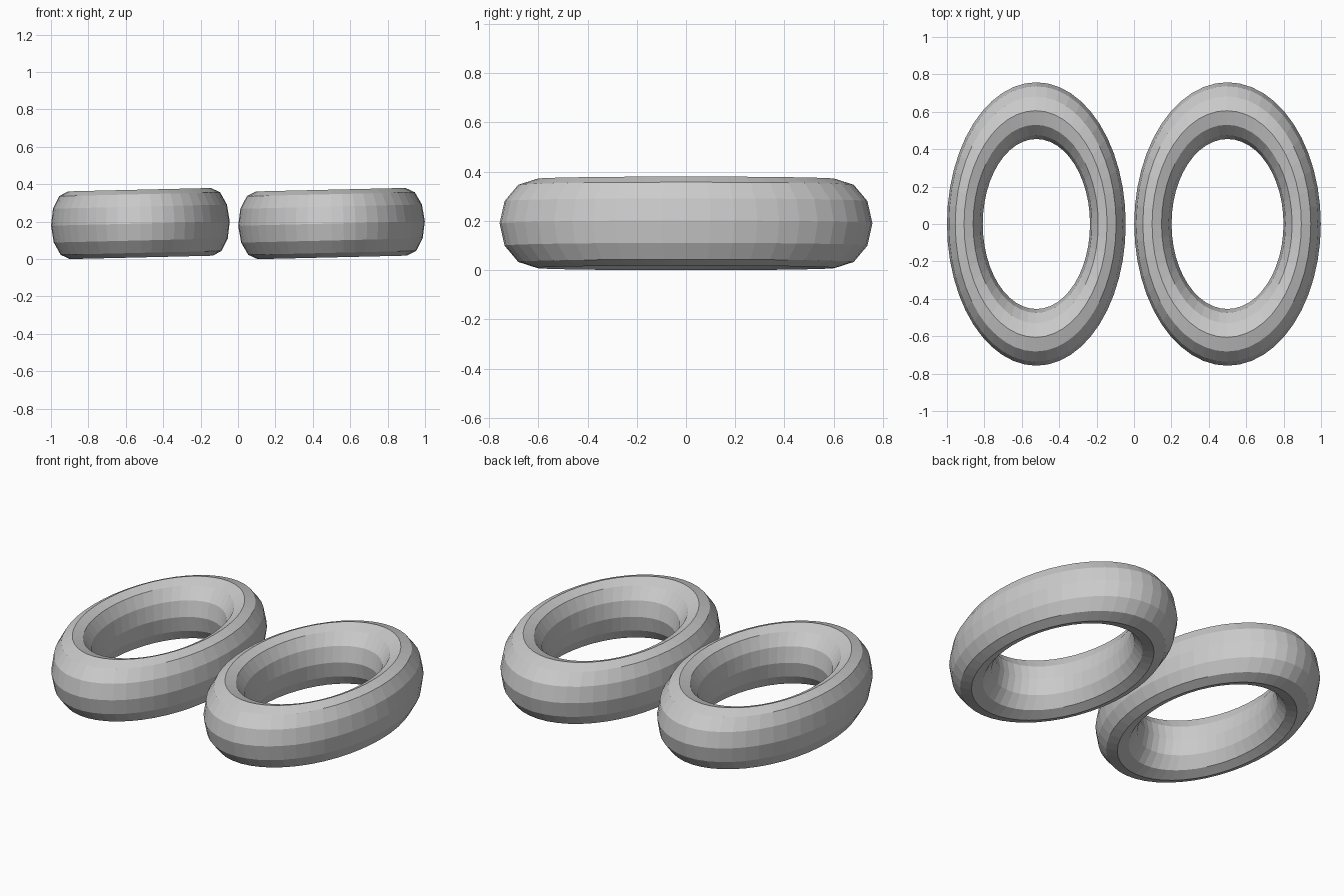
import bpy
import math

cube = bpy.data.objects.get("Cube")
if cube:
    bpy.data.objects.remove(cube, do_unlink=True)

# One plain grey for both rings
grey = bpy.data.materials.new("plain_grey")
grey.use_nodes = True
colour = (0.6, 0.6, 0.6, 1.0)
grey.diffuse_color = colour
grey.node_tree.nodes["Principled BSDF"].inputs["Base Color"].default_value = colour


def add_ring(name, x, half_width):
    """Flat-shaded oval ring, stretched from a torus and leaning slightly."""
    bpy.ops.mesh.primitive_torus_add(
        major_radius=1, minor_radius=0.25, major_segments=48, minor_segments=12,
        location=(x, 0, 0.19), rotation=(0, math.radians(-1.35), 0))
    ring = bpy.context.object
    ring.name = name
    ring.scale = (half_width / 1.25, 0.606, 0.724)
    ring.data.materials.append(grey)
    bpy.ops.object.shade_flat()
    return ring


# Narrower ring on the right, wider ring on the left
add_ring("right_ring", -0.522, 0.478)
add_ring("left_ring", 0.5, 0.499)
